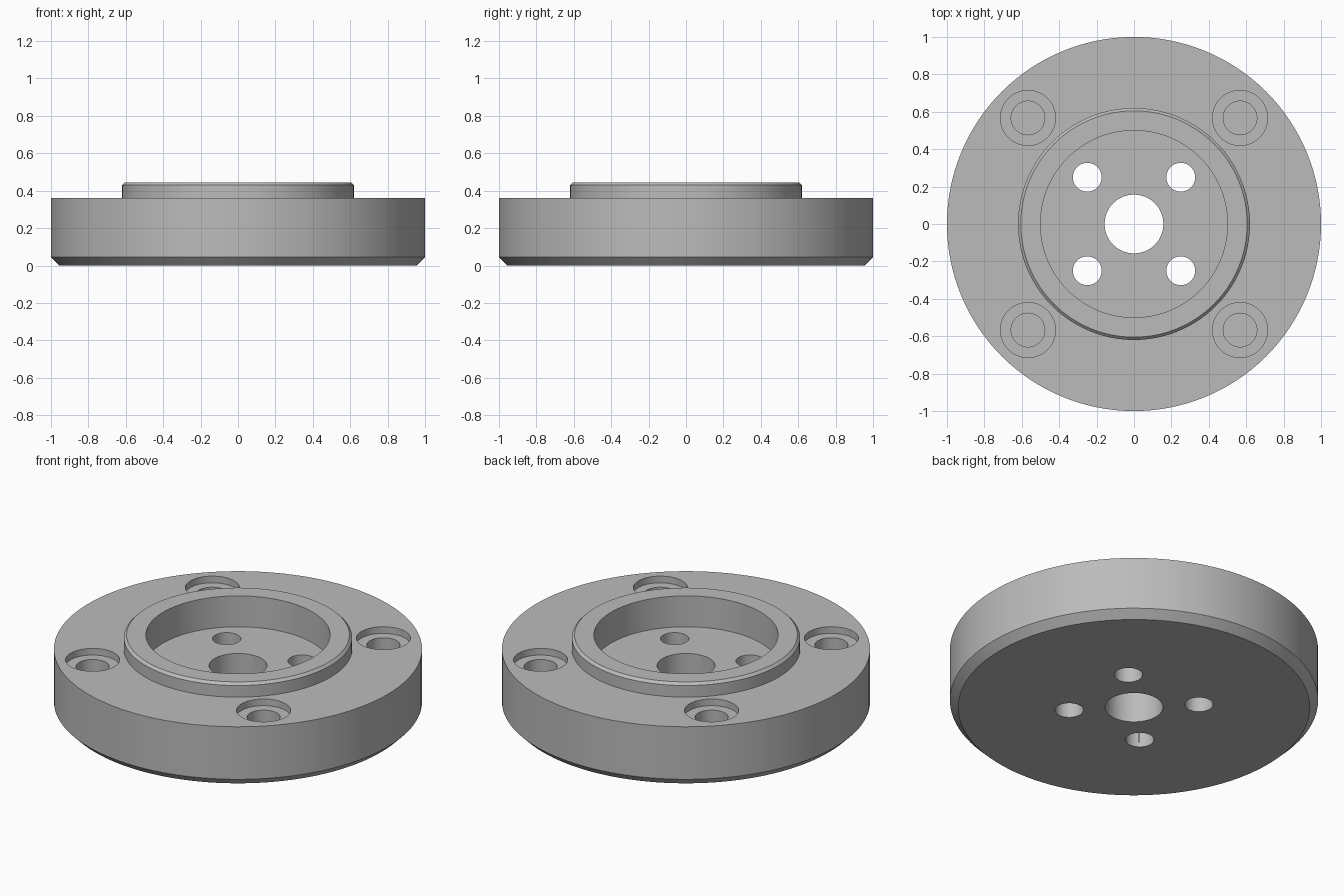
import bpy
import bmesh
import math
from mathutils import Matrix, Vector

cube = bpy.data.objects.get("Cube")
if cube:
    bpy.data.objects.remove(cube, do_unlink=True)

# Single machined-metal colour
steel = bpy.data.materials.new("steel grey")
steel.use_nodes = True
grey = (0.5, 0.5, 0.5, 1)
steel.diffuse_color = grey
steel.node_tree.nodes["Principled BSDF"].inputs["Base Color"].default_value = grey


def make_object(name, bm):
    bmesh.ops.recalc_face_normals(bm, faces=bm.faces)
    mesh = bpy.data.meshes.new(name)
    bm.to_mesh(mesh)
    bm.free()
    mesh.materials.append(steel)
    obj = bpy.data.objects.new(name, mesh)
    bpy.context.collection.objects.link(obj)
    return obj


def lathe(name, profile, steps=128):
    """Spin a closed (radius, height) profile about the z axis."""
    bm = bmesh.new()
    verts = [bm.verts.new((r, 0, z)) for r, z in profile]
    edges = [bm.edges.new((v, verts[i - 1])) for i, v in enumerate(verts)]
    bmesh.ops.spin(bm, geom=verts + edges, cent=(0, 0, 0), axis=(0, 0, 1),
                   angle=math.tau, steps=steps, use_merge=True)
    bmesh.ops.remove_doubles(bm, verts=bm.verts, dist=1e-5)
    return make_object(name, bm)


def drill(target, name, offset, radius, bottom, top):
    """Cut four round holes at (+-offset, +-offset)."""
    bm = bmesh.new()
    for sx in (-1, 1):
        for sy in (-1, 1):
            place = Vector((sx * offset, sy * offset, (bottom + top) / 2))
            bmesh.ops.create_cone(bm, cap_ends=True, segments=48, radius1=radius,
                                  radius2=radius, depth=top - bottom,
                                  matrix=Matrix.Translation(place))
    cutter = make_object(name, bm)
    cutter.hide_render = True
    mod = target.modifiers.new(name, "BOOLEAN")
    mod.operation = "DIFFERENCE"
    mod.solver = "EXACT"
    mod.object = cutter
    bpy.context.view_layer.objects.active = target
    bpy.ops.object.modifier_apply(modifier=mod.name)
    bpy.data.objects.remove(cutter, do_unlink=True)


# Flange disc with chamfered foot, raised collar, recess and central bore
BORE, RECESS, COLLAR = 0.157, 0.5, 0.62
FLOOR, DECK, TOP = 0.26, 0.36, 0.445
flange = lathe("flange", [
    (BORE, 0), (0.955, 0), (1, 0.045), (1, DECK), (COLLAR, DECK),
    (COLLAR, TOP - 0.015), (COLLAR - 0.015, TOP), (RECESS, TOP),
    (RECESS, FLOOR), (BORE, FLOOR)])

# Through holes in the recess, then counterbored blind holes in the deck
drill(flange, "through_holes", 0.25, 0.077, -0.1, 0.4)
drill(flange, "counterbores", 0.567, 0.147, DECK - 0.04, 0.5)
drill(flange, "blind_holes", 0.567, 0.09, 0.13, 0.5)

# Smooth round walls with crisp edges
bpy.ops.object.select_all(action="DESELECT")
flange.select_set(True)
bpy.context.view_layer.objects.active = flange
bpy.ops.object.shade_smooth_by_angle(angle=math.radians(30))
